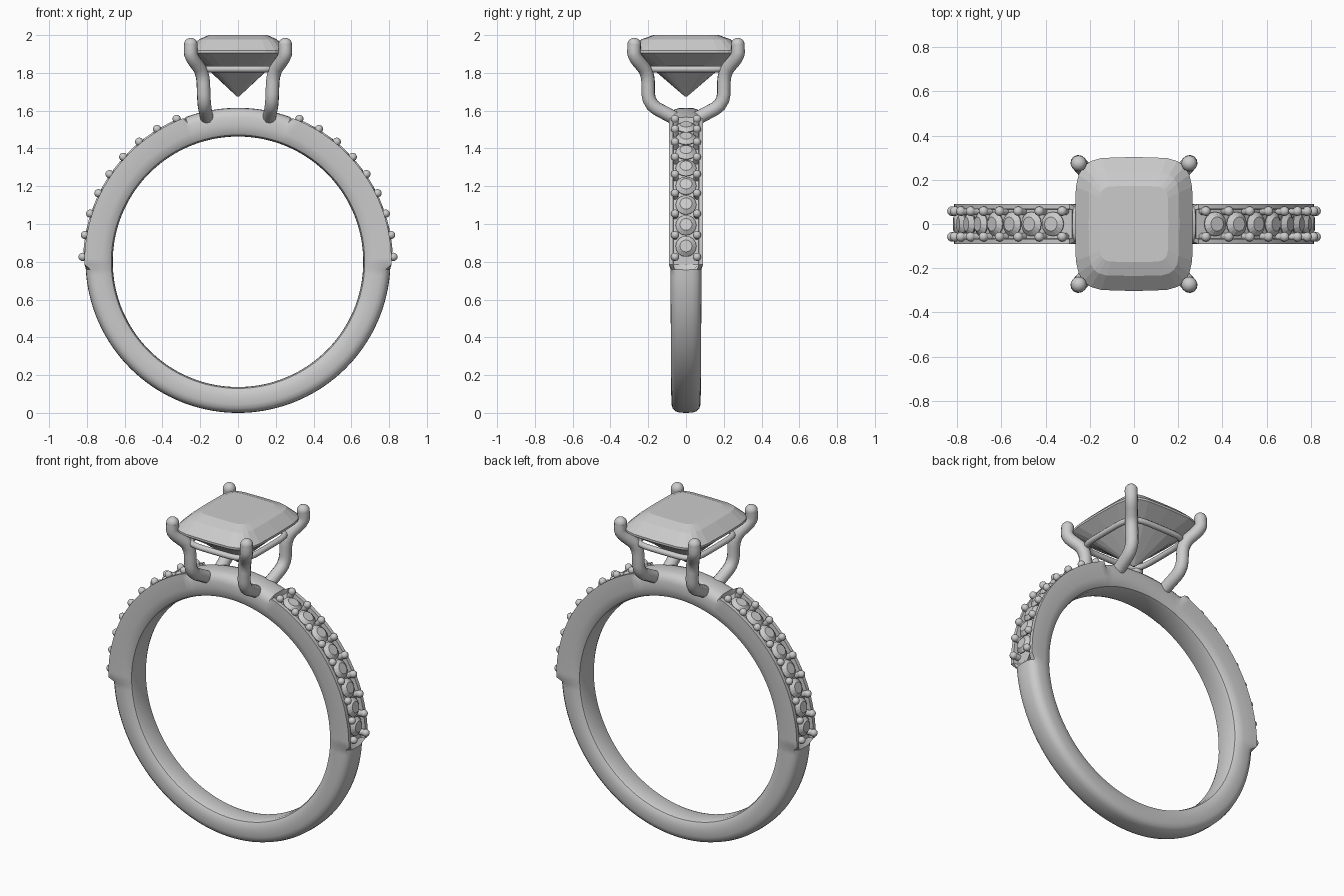
import bpy, bmesh
from math import sin, cos, pi, radians
from mathutils import Matrix, Vector

cube = bpy.data.objects.get("Cube")
if cube:
    bpy.data.objects.remove(cube, do_unlink=True)

CENTRE = Vector((0, 0, 0.8))      # centre of the finger hole

grey = bpy.data.materials.new("polished grey")
grey.use_nodes = True
grey.diffuse_color = (0.6, 0.6, 0.6, 1)
grey.node_tree.nodes["Principled BSDF"].inputs["Base Color"].default_value = (0.6, 0.6, 0.6, 1)


def finish(bm, name, smooth=None):
    """Turn a bmesh into a named object, optionally smooth shaded."""
    bmesh.ops.recalc_face_normals(bm, faces=bm.faces)
    mesh = bpy.data.meshes.new(name)
    bm.to_mesh(mesh)
    bm.free()
    mesh.materials.append(grey)
    obj = bpy.data.objects.new(name, mesh)
    bpy.context.collection.objects.link(obj)
    if smooth:
        bpy.ops.object.select_all(action='DESELECT')
        obj.select_set(True)
        bpy.context.view_layer.objects.active = obj
        bpy.ops.object.shade_smooth_by_angle(angle=radians(smooth))
    return obj


def bridge(bm, rings, closed=False):
    """Skin a list of closed vertex rings with quads."""
    pairs = list(zip(rings, rings[1:]))
    if closed:
        pairs.append((rings[-1], rings[0]))
    for a, b in pairs:
        n = len(a)
        for i in range(n):
            j = (i + 1) % n
            bm.faces.new((a[i], a[j], b[j], b[i]))


def radial(angle, radius):
    """Matrix on the band with its local z pointing outwards."""
    a = radians(angle)
    place = Matrix.Translation(CENTRE + Vector((cos(a), 0, sin(a))) * radius)
    return place @ Matrix.Rotation(pi / 2 - a, 4, 'Y')


# Band: half sections (width, radius), rounded or with a stone channel
ROUND = [(0, .663), (.05, .664), (.068, .671), (.078, .688), (.083, .72),
         (.082, .76), (.075, .782), (.06, .798), (.035, .806), (0, .8075)]
CHANNEL = [(0, .663), (.05, .664), (.07, .671), (.082, .688), (.089, .72),
           (.091, .79), (.091, .813), (.068, .813), (.066, .785), (0, .785)]


def band_ring(bm, angle, half):
    a = radians(angle)
    full = half + [(-w, r) for w, r in half[-2:0:-1]]
    ring = []
    for w, r in full:
        if half is ROUND:
            w *= 1 + 0.06 * sin(a)
            r += 0.0075 * sin(a) * (r - .663) / .1445
        ring.append(bm.verts.new(CENTRE + Vector((r * cos(a), w, r * sin(a)))))
    return ring


def stretch(start, end, half):
    count = round((end - start) / 2.5)
    return [(start + (end - start) * i / count, half) for i in range(count + 1)]


bm = bmesh.new()
stations = (stretch(-1, 69, CHANNEL) + stretch(70, 110, ROUND)
            + stretch(111, 181, CHANNEL) + stretch(183, 357, ROUND))
bridge(bm, [band_ring(bm, a, half) for a, half in stations], closed=True)
finish(bm, "band", 35)

# Side stones and the bead pairs holding them, on both shoulders
STEP, FIRST = 8.12, 1.8
stones, beads = bmesh.new(), bmesh.new()
for flip in (False, True):
    for i in range(9):
        a = FIRST + STEP * i
        m = radial(180 - a if flip else a, 0)
        for side in (-1, 1):
            foot = m @ Matrix.Translation((0, side * .058, .802))
            bmesh.ops.create_cone(beads, segments=12, radius1=.018, radius2=.018,
                                  depth=.045, matrix=foot)
            tip = m @ Matrix.Translation((0, side * .058, .823))
            bmesh.ops.create_uvsphere(beads, u_segments=12, v_segments=8,
                                      radius=.022, matrix=tip)
        if i == 8:
            continue
        a += STEP / 2
        m = radial(180 - a if flip else a, 0)
        for r1, r2, low, high in ((.004, .055, .76, .798), (.055, .055, .798, .802),
                                  (.055, .032, .802, .82)):
            bmesh.ops.create_cone(
                stones, cap_ends=True, segments=16, radius1=r1, radius2=r2,
                depth=high - low, matrix=m @ Matrix.Translation((0, 0, (low + high) / 2)))
finish(stones, "side_stones")
finish(beads, "side_stone_beads", 40)


# Centre stone: cushion outlines stacked from table to culet
def cushion(a, b, power, count):
    pts = []
    for i in range(count):
        t = 2 * pi * i / count
        c, s = cos(t), sin(t)
        x = a * abs(c) ** (2 / power) * (1 if c > 0 else -1)
        y = b * abs(s) ** (2 / power) * (1 if s > 0 else -1)
        pts.append((x, y))
    return pts


bm = bmesh.new()
rings = []
for a, b, z, power in ((.155, .172, 2.0, 7), (.205, .235, 1.978, 5.5),
                       (.267, .303, 1.918, 4.5), (.267, .303, 1.905, 4.5),
                       (.17, .185, 1.828, 4), (.006, .006, 1.675, 2)):
    rings.append([bm.verts.new((x, y, z)) for x, y in cushion(a, b, power, 24)])
bridge(bm, rings)
bm.faces.new(rings[0])
bm.faces.new(rings[-1])
finish(bm, "centre_stone")


# Round wire helper for the prongs and the rail
def wire(name, points, radius, closed=False):
    curve = bpy.data.curves.new(name, 'CURVE')
    curve.dimensions = '3D'
    curve.bevel_depth = radius
    curve.bevel_resolution = 4
    curve.use_fill_caps = True
    spline = curve.splines.new('POLY')
    spline.points.add(len(points) - 1)
    for p, co in zip(spline.points, points):
        p.co = (*co, 1)
    spline.use_cyclic_u = closed
    temp = bpy.data.objects.new(name, curve)
    bpy.context.collection.objects.link(temp)
    bpy.context.view_layer.update()
    mesh = bpy.data.meshes.new_from_object(
        temp.evaluated_get(bpy.context.evaluated_depsgraph_get()))
    bpy.data.objects.remove(temp, do_unlink=True)
    bm = bmesh.new()
    bm.from_mesh(mesh)
    bpy.data.meshes.remove(mesh)
    if not closed:
        for end in (points[0], points[-1]):
            bmesh.ops.create_uvsphere(bm, u_segments=16, v_segments=10, radius=radius,
                                      matrix=Matrix.Translation(end))
    for f in bm.faces:
        f.material_index = 0
    return finish(bm, name, 50)


def soften(points, rounds=2):
    """Cut corners of a path, keeping its ends."""
    for _ in range(rounds):
        out = [points[0]]
        for p, q in zip(points, points[1:]):
            out += [p.lerp(q, .2), p.lerp(q, .8)]
        points = out + [points[-1]]
    return points


PRONG = [(.165, .06, 1.56), (.18, .2, 1.635), (.185, .2, 1.8),
         (.252, .277, 1.89), (.25, .274, 1.95)]
for x_name, sx in (("left", 1), ("right", -1)):
    for y_name, sy in (("front", -1), ("back", 1)):
        path = [Vector((x * sx, y * sy, z)) for x, y, z in PRONG]
        wire(f"{y_name}_{x_name}_prong", soften(path), .036)

# Rail joining the prongs under the stone
wire("gallery_rail", [(x, y, 1.82) for x, y in cushion(.205, .225, 5, 48)], .017, closed=True)
